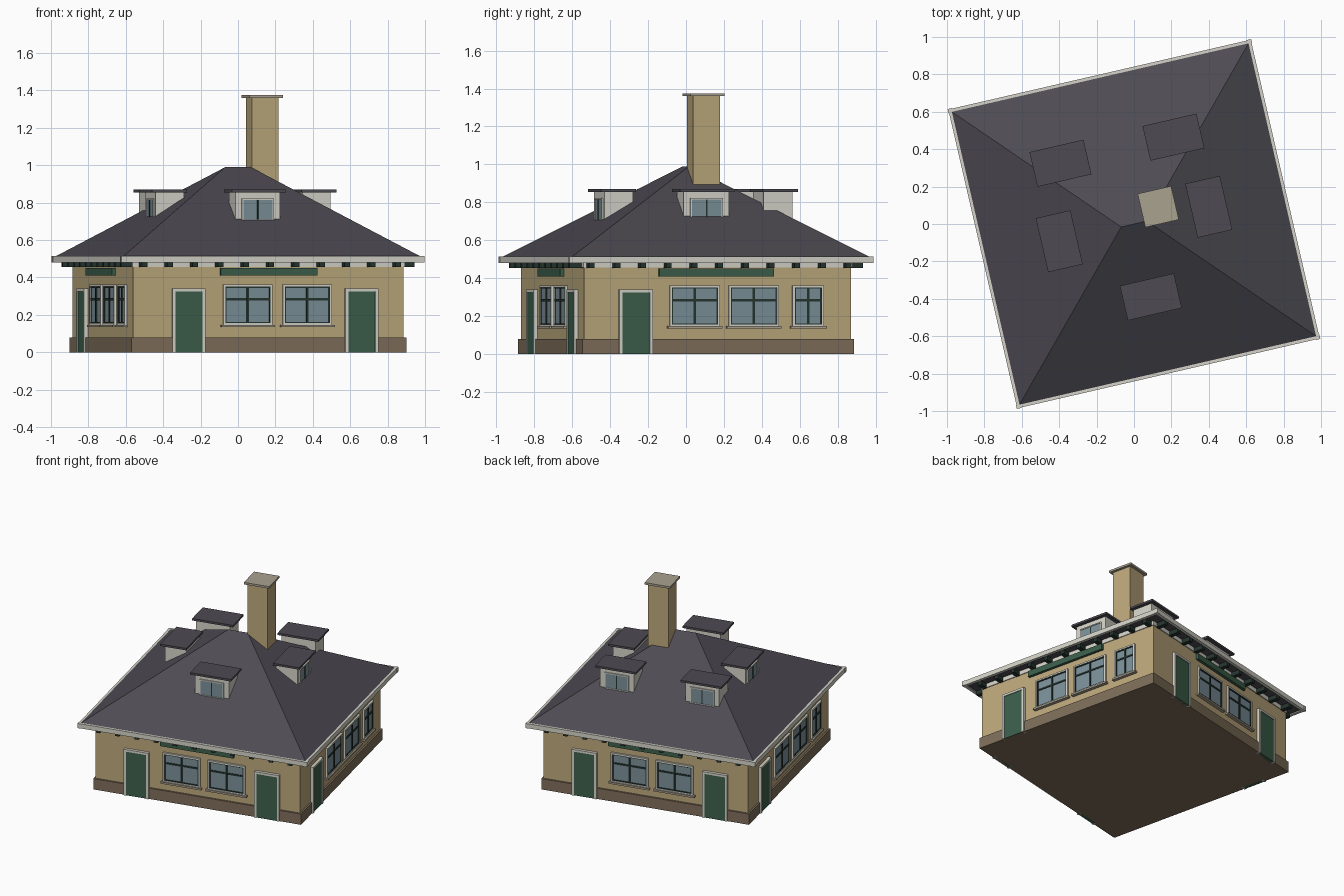
import bpy, bmesh, math
from mathutils import Matrix, Vector

if "Cube" in bpy.data.objects:
    bpy.data.objects.remove(bpy.data.objects["Cube"])

TURN = math.radians(13)          # whole building is turned on its plot
WALL = [0.722, 0.742] * 2        # wall distance: front, right, back, left
EAVE = [0.81, 0.82] * 2


def material(name, r, g, b):
    m = bpy.data.materials.new(name)
    m.diffuse_color = (r, g, b, 1)
    m.use_nodes = True
    m.node_tree.nodes["Principled BSDF"].inputs["Base Color"].default_value = m.diffuse_color
    return m


BRICK = material("yellow_brick", 0.50, 0.39, 0.20)
PLINTH = material("brown_brick", 0.21, 0.155, 0.10)
SLATE = material("slate", 0.075, 0.07, 0.085)
GREEN = material("green_paint", 0.045, 0.115, 0.07)
DARK = material("dark_green_paint", 0.018, 0.035, 0.028)
WHITE = material("off_white_paint", 0.66, 0.65, 0.58)
GLASS = material("glass", 0.20, 0.28, 0.32)
STONE = material("stone", 0.40, 0.36, 0.28)


def finish(name, bm, mat):
    bm.transform(Matrix.Rotation(TURN, 4, 'Z'))
    bmesh.ops.recalc_face_normals(bm, faces=bm.faces)
    me = bpy.data.meshes.new(name)
    bm.to_mesh(me)
    bm.free()
    me.materials.append(mat)
    ob = bpy.data.objects.new(name, me)
    bpy.context.collection.objects.link(ob)
    return ob


def part(name, mat, boxes):
    """Boxes as (side, s0, s1, inner, outer, z0, z1); side 0 is the front."""
    bm = bmesh.new()
    for side, s0, s1, d0, d1, z0, z1 in boxes:
        m = (Matrix.Rotation(side * math.pi / 2, 4, 'Z')
             @ Matrix.Translation(((s0 + s1) / 2, -(d0 + d1) / 2, (z0 + z1) / 2))
             @ Matrix.Diagonal((s1 - s0, d1 - d0, z1 - z0, 1)))
        bmesh.ops.create_cube(bm, size=1, matrix=m)
    return finish(name, bm, mat)


def block(name, mat, u, v, z0, z1):
    return part(name, mat, [(0, -u, u, -v, v, z0, z1)])


def border(side, s, w, z0, z1, t, d0, d1, bottom=True):
    """Rectangular surround of outer width w and bar thickness t."""
    a, b = s - w / 2, s + w / 2
    bars = [(side, a, a + t, d0, d1, z0, z1), (side, b - t, b, d0, d1, z0, z1),
            (side, a + t, b - t, d0, d1, z1 - t, z1)]
    if bottom:
        bars.append((side, a + t, b - t, d0, d1, z0, z0 + t))
    return bars


# Body
block("plinth", PLINTH, 0.754, 0.734, 0, 0.08)
block("walls", BRICK, 0.742, 0.722, 0.08, 0.49)
block("frieze", WHITE, 0.748, 0.728, 0.457, 0.49)

# Hipped roof with short ridge
bm = bmesh.new()
base = [bm.verts.new((x, y, 0.487)) for x, y in
        ((-0.82, -0.81), (0.82, -0.81), (0.82, 0.81), (-0.82, 0.81))]
rim = [bm.verts.new(v.co + Vector((0, 0, 0.023))) for v in base]
left, right = bm.verts.new((-0.07, 0, 0.99)), bm.verts.new((0.07, 0, 0.99))
bm.faces.new(base)
for i in range(4):
    j = (i + 1) % 4
    bm.faces.new((base[i], base[j], rim[j], rim[i]))
bm.faces.new((rim[0], rim[1], right, left))
bm.faces.new((rim[1], rim[2], right))
bm.faces.new((rim[2], rim[3], left, right))
bm.faces.new((rim[3], rim[0], left))
finish("roof", bm, SLATE)

# Eaves: fascia boards and brackets on all four sides
part("fascia", WHITE, [(k, -EAVE[k - 1] - 0.013, EAVE[k - 1] + 0.013,
                        EAVE[k] - 0.012, EAVE[k] + 0.01, 0.48, 0.514) for k in range(4)])
part("eave_brackets", DARK, [(k, i * 0.139 - 0.015, i * 0.139 + 0.015,
                              WALL[k], EAVE[k] - 0.015, 0.455, 0.488)
                             for k in range(4) for i in range(-5, 6)])

# Facades: opposite sides repeat each other
DOORS = {0: [-0.44, 0.508], 1: [-0.446]}
WINDOWS = {0: [(-0.115, 0.27), (0.212, 0.27)],
           1: [(-0.126, 0.27), (0.193, 0.27), (0.488, 0.17)]}
SIGNS = {0: (0.0, 0.53), 1: (-0.01, 0.62)}
doors, surrounds, frames, panes, bars, sills, signs = ([] for _ in range(7))
for k in range(4):
    d = WALL[k]
    for s in DOORS[k % 2]:
        doors.append((k, s - 0.075, s + 0.075, d - 0.01, d + 0.016, 0, 0.327))
        surrounds += border(k, s, 0.18, 0, 0.342, 0.016, d - 0.01, d + 0.022, False)
    for s, w in WINDOWS[k % 2]:
        h = w / 2
        frames += border(k, s, w, 0.145, 0.362, 0.011, d - 0.01, d + 0.014)
        bars += border(k, s, w - 0.022, 0.156, 0.351, 0.006, d - 0.01, d + 0.011)
        bars.append((k, s - 0.006, s + 0.006, d, d + 0.011, 0.16, 0.348))
        bars.append((k, s - h + 0.015, s + h - 0.015, d, d + 0.010, 0.278, 0.290))
        panes.append((k, s - h + 0.01, s + h - 0.01, d - 0.01, d + 0.005, 0.155, 0.352))
        sills.append((k, s - h - 0.012, s + h + 0.012, d - 0.01, d + 0.024, 0.134, 0.147))
    s, w = SIGNS[k % 2]
    signs.append((k, s - w / 2, s + w / 2, d - 0.01, d + 0.02, 0.41, 0.452))
part("doors", GREEN, doors)
part("door_surrounds", WHITE, surrounds)
part("window_frames", WHITE, frames)
part("window_glass", GLASS, panes)
part("window_bars", DARK, bars)
part("window_sills", STONE, sills)
part("sign_boards", GREEN, signs)

# Dormers: one each on front, right and left, two at the back
bodies, caps, frames, panes, bars = ([] for _ in range(5))
for k, s, d in ((0, 0, 0.47), (1, 0, 0.48), (3, 0, 0.48), (2, -0.31, 0.475), (2, 0.31, 0.475)):
    bodies.append((k, s - 0.123, s + 0.123, d - 0.155, d, 0.70, 0.857))
    caps.append((k, s - 0.148, s + 0.148, d - 0.165, d + 0.025, 0.855, 0.87))
    panes.append((k, s - 0.08, s + 0.08, d - 0.01, d + 0.004, 0.71, 0.815))
    frames += border(k, s, 0.176, 0.702, 0.823, 0.008, d - 0.01, d + 0.008)
    bars.append((k, s - 0.004, s + 0.004, d, d + 0.008, 0.71, 0.815))
part("dormer_bodies", WHITE, bodies)
part("dormer_roofs", SLATE, caps)
part("dormer_frames", WHITE, frames)
part("dormer_glass", GLASS, panes)
part("dormer_bars", DARK, bars)

# Chimney
part("chimney", BRICK, [(0, 0.074, 0.220, -0.134, 0.012, 0.80, 1.362)])
part("chimney_cap", STONE, [(0, 0.055, 0.239, -0.153, 0.031, 1.36, 1.375)])
